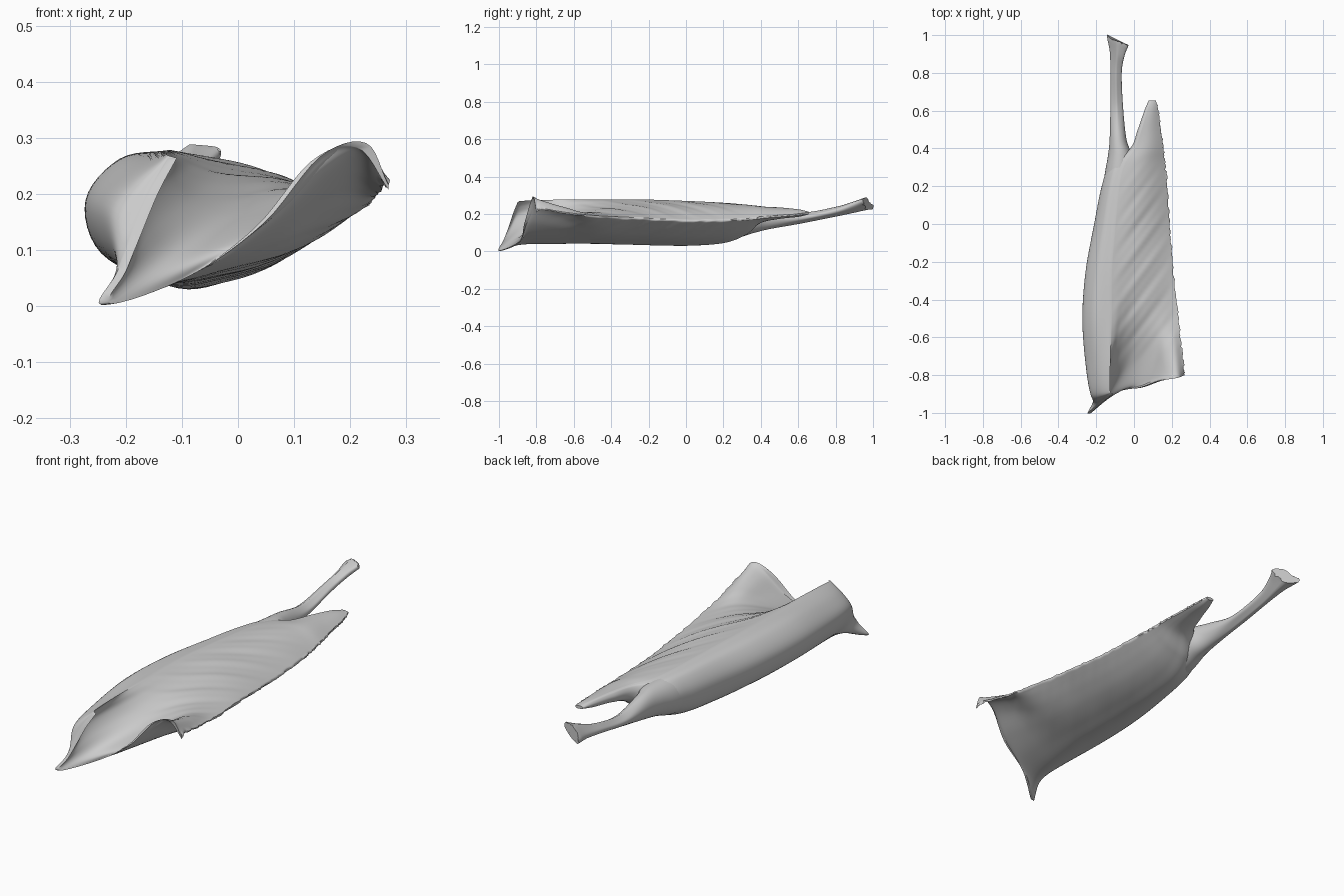
import bpy, bmesh, math, random
from mathutils import Vector

if "Cube" in bpy.data.objects:
    bpy.data.objects.remove(bpy.data.objects["Cube"])
random.seed(4)


def spline(pts, sub):
    """Catmull-Rom samples through a list of vectors."""
    out, n = [], len(pts)
    for i in range(n - 1):
        p1, p2 = pts[i], pts[i + 1]
        p0 = pts[i - 1] if i else p1 * 2 - p2
        p3 = pts[i + 2] if i + 2 < n else p2 * 2 - p1
        for s in range(sub):
            t = s / sub
            out.append(0.5 * (2 * p1 + (p2 - p0) * t + (2 * p0 - 5 * p1 + 4 * p2 - p3) * t * t
                              + (3 * p1 - p0 - 3 * p2 + p3) * t ** 3))
    return out + [pts[-1].copy()]


def loft(keys, ring_sub, row_sub):
    """Spline each station, then spline along the length."""
    rings = [spline(k, ring_sub) for k in keys]
    cols = [spline(list(c), row_sub) for c in zip(*rings)]
    return [list(r) for r in zip(*cols)]


def make_object(name, bm):
    bmesh.ops.remove_doubles(bm, verts=bm.verts, dist=0.0003)
    bmesh.ops.recalc_face_normals(bm, faces=bm.faces)
    me = bpy.data.meshes.new(name)
    bm.to_mesh(me)
    bm.free()
    ob = bpy.data.objects.new(name, me)
    bpy.context.collection.objects.link(ob)
    bpy.ops.object.select_all(action='DESELECT')
    ob.select_set(True)
    bpy.context.view_layer.objects.active = ob
    bpy.ops.object.shade_smooth_by_angle(angle=math.radians(60))
    return ob


def lerp(a, b, t):
    return a + (b - a) * t


# Stations: y, left x, right x, keel x, keel z, ridge x, ridge z, right z, pocket, top bulge
BODY = [
    (-.84, -.228, .262, -.175, .035, -.127, .270, .205, .72, -.02),
    (-.70, -.255, .252, -.145, .040, -.125, .276, .195, .34, -.015),
    (-.50, -.272, .235, -.13, .042, -.12, .278, .185, .10, 0),
    (-.25, -.255, .21, -.12, .036, -.12, .278, .172, 0, .01),
    (0, -.21, .19, -.10, .032, -.10, .27, .16, 0, .02),
    (.20, -.17, .178, -.08, .046, -.08, .26, .162, 0, .025),
    (.32, -.125, .165, -.04, .09, -.05, .25, .168, 0, .025),
    (.40, -.02, .158, .02, .155, .005, .24, .176, 0, .02),
    (.50, .02, .143, .06, .178, .04, .235, .185, 0, .01),
    (.60, .055, .13, .085, .187, .07, .225, .193, 0, .006),
    (.655, .078, .115, .10, .198, .095, .213, .202, 0, 0),
]
ARCH = (0, 0, 0, 0, 0, 0, .4, 1, 1, .2)

# Front rim: ridge, down to the low tip, then up to the curled corner
front = [Vector(p) for p in (
    (-.125, -.90, .262), (-.158, -.925, .20), (-.187, -.948, .13), (-.216, -.975, .06),
    (-.243, -1, .002), (-.10, -.89, .047), (.03, -.865, .14), (.13, -.83, .258),
    (.212, -.815, .283), (.268, -.80, .208))]
outer = [front]
inner = [[p + Vector((.016, 0, .008 if i > 4 else .002)) for i, p in enumerate(front)]]
inner[0][-1] = front[-1] + Vector((0, 0, .008))

for y, xl, xr, xk, zk, xb, zb, zr, w, bulge in BODY:
    h, d = zb - zk, max(0, -.5 - y)
    out = [(xb, zb), (lerp(xb, xl, .6), zb - (.07 + .4 * d) * h), (xl, zk + (.62 - .2 * d) * h),
           (lerp(xl, xk, .2), zk + .22 * h), (xk, zk)]
    for f in (.3, .55, .75, .9, 1):
        out.append((lerp(xk, xr, f), lerp(zk, zr, f)
                    - (.13 - .2 * d) * h * math.sin(math.pi * f)))
    out = [Vector((x, 0, z + ARCH[i] * d * .24)) for i, (x, z) in enumerate(out)]
    top = []
    for i, p in enumerate(out):
        t = i / 9
        flat = Vector((lerp(xb, xr, t), 0, lerp(zb, zr + .008, t) + bulge * math.sin(math.pi * t)
                       + ARCH[i] * d * .2))
        top.append(flat.lerp(p + Vector((.006, 0, .008)), w))
    top[0] = out[0].copy()
    for p in out + top:
        p.y = y + d * .8 * p.x
    outer.append(out)
    inner.append(top)

# Muscle belly with its back lobe
A, B = loft(outer, 6, 12), loft(inner, 6, 12)
rows, cols = len(A), len(A[0])
for j in range(rows):
    fray = random.uniform(-.005, .004)
    for grid in (A, B):
        for i, p in enumerate(grid[j]):
            u = i / (cols - 1)
            fade = max(0, min(1, (.35 - p.y) * 3)) * max(0, min(1, (p.y + .75) * 4))
            zone = max(0, u - .4) * 1.6 if grid is A else math.sin(math.pi * u)
            ph = (p.y - 1.3 * p.x) * 34
            p.z += .0026 * fade * zone * (math.sin(ph) + .5 * math.sin(2.3 * ph + 1))
            if i == cols - 1 and 2 < j < rows - 6:
                p.x += fray
bm = bmesh.new()
VA = [[bm.verts.new(p) for p in r] for r in A]
VB = [[bm.verts.new(p) for p in r] for r in B]
for V in (VA, VB):
    for j in range(rows - 1):
        for i in range(cols - 1):
            bm.faces.new((V[j][i], V[j][i + 1], V[j + 1][i + 1], V[j + 1][i]))
for i in (0, cols - 1):
    for j in range(rows - 1):
        bm.faces.new((VA[j][i], VA[j + 1][i], VB[j + 1][i], VB[j][i]))
for j in (0, rows - 1):
    for i in range(cols - 1):
        bm.faces.new((VA[j][i], VA[j][i + 1], VB[j][i + 1], VB[j][i]))
make_object("muscle_belly", bm)

# Tendon stations: y, left x, right x, bottom z, top z, sideways tilt, y skew
TENDON = [
    (.08, -.175, .0, .06, .245, 0, 0),
    (.25, -.157, .0, .068, .25, 0, 0),
    (.36, -.138, -.01, .098, .246, 0, 0),
    (.45, -.129, -.04, .12, .234, 0, 0),
    (.62, -.125, -.058, .15, .208, 0, 0),
    (.80, -.125, -.065, .186, .238, .004, 0),
    (.90, -.128, -.05, .207, .268, .012, -.01),
    (.965, -.143, -.03, .222, .288, .018, -.022),
]
N = 32
keys = []
for y, x0, x1, z0, z1, tilt, skew in TENDON:
    ring = []
    for k in range(N):
        a = 2 * math.pi * k / N
        c, s = math.cos(a), math.sin(a)
        groove = 1 - .25 * abs(math.sin(2 * a)) * (y > .55)
        ring.append(Vector(((x0 + x1) / 2 + (x1 - x0) / 2 * c, y + skew * c,
                            (z0 + z1) / 2 + (z1 - z0) / 2 * s * groove + tilt * c)))
    keys.append(ring)
rings = [list(r) for r in zip(*[spline(list(c), 8) for c in zip(*keys)])]
for p in rings[-1]:
    p.y += random.uniform(-.008, .006)
    if p.x < -.12:
        p.y += .012
bm = bmesh.new()
V = [[bm.verts.new(p) for p in r] for r in rings]
for r0, r1 in zip(V, V[1:]):
    for k in range(N):
        m = (k + 1) % N
        bm.faces.new((r0[k], r0[m], r1[m], r1[k]))
bm.faces.new(V[0])
bm.faces.new(V[-1])
make_object("tendon", bm)
